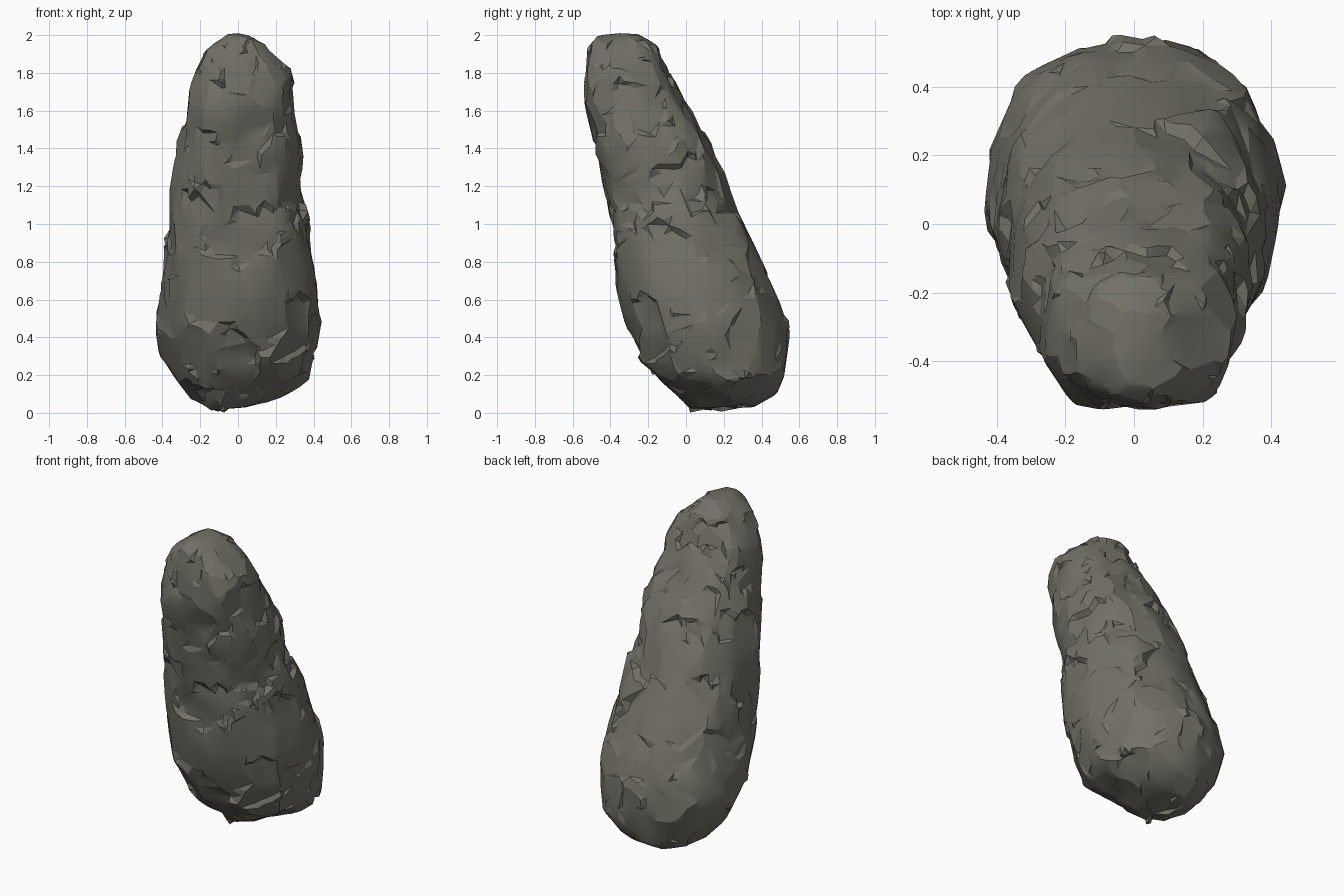
import bpy, bmesh, math, random
from mathutils import Vector, noise

random.seed(11)
if "Cube" in bpy.data.objects:
    bpy.data.objects.remove(bpy.data.objects["Cube"])

# Leaning outline of the boulder: height, right, left, front, back
OUTLINE = [
    (0.02, -0.14, 0.04, 0.03, 0.2), (0.05, -0.21, 0.15, 0.0, 0.41),
    (0.1, -0.28, 0.25, -0.07, 0.48), (0.2, -0.35, 0.38, -0.19, 0.52),
    (0.32, -0.395, 0.4, -0.265, 0.54), (0.45, -0.43, 0.42, -0.305, 0.535),
    (0.6, -0.415, 0.425, -0.35, 0.485), (0.8, -0.39, 0.4, -0.385, 0.4),
    (1.0, -0.37, 0.375, -0.4, 0.305), (1.2, -0.35, 0.335, -0.44, 0.22),
    (1.4, -0.31, 0.335, -0.49, 0.14), (1.6, -0.275, 0.29, -0.53, 0.02),
    (1.75, -0.24, 0.28, -0.53, -0.07), (1.84, -0.2, 0.24, -0.52, -0.12),
    (1.94, -0.13, 0.14, -0.51, -0.16), (1.99, -0.05, 0.05, -0.45, -0.25),
]
SIDES = 96


def section(z):
    """Interpolate the outline at a height."""
    for a, b in zip(OUTLINE, OUTLINE[1:]):
        if z <= b[0]:
            t = (z - a[0]) / (b[0] - a[0])
            return [p + (q - p) * t for p, q in zip(a[1:], b[1:])]
    return OUTLINE[-1][1:]


def ring_point(z, angle):
    """Rounded section, squarer towards the front of the upper part."""
    x0, x1, y0, y1 = section(z)
    c, s = math.cos(angle), math.sin(angle)
    power = 2 / (2.05 + (0.45 if s < 0 else 0.15) * z)
    return Vector(((x0 + x1) / 2 + (x1 - x0) / 2 * math.copysign(abs(c) ** power, c),
                   (y0 + y1) / 2 + (y1 - y0) / 2 * math.copysign(abs(s) ** power, s), z))


# Lofted body, with rings packed closer at both ends
bm = bmesh.new()
rings = []
for i in range(111):
    t = i / 110
    z = 0.02 + 1.97 * (0.6 * t + 0.4 * (1 - math.cos(math.pi * t)) / 2)
    rings.append([bm.verts.new(ring_point(z, math.tau * k / SIDES)) for k in range(SIDES)])
for lower, upper in zip(rings, rings[1:]):
    for k in range(SIDES):
        n = (k + 1) % SIDES
        bm.faces.new((lower[k], lower[n], upper[n], upper[k]))
caps = [bm.faces.new(rings[0][::-1]), bm.faces.new(rings[-1])]
bmesh.ops.poke(bm, faces=caps)
bm.normal_update()

# Hollows and knobs: centre, radius, depth
SCOOPS = [
    ((0.02, -0.25, 0.22), 0.13, -0.025), ((0.13, -0.5, 1.5), 0.1, -0.015),
    ((-0.13, -0.5, 1.42), 0.1, -0.015), ((0.0, -0.4, 0.92), 0.15, -0.01),
    ((-0.19, -0.49, 1.62), 0.08, 0.012), ((0.19, -0.49, 1.65), 0.08, 0.012),
    ((0.24, -0.35, 1.81), 0.08, 0.02), ((-0.07, 0.06, 0.03), 0.07, 0.02),
]
for centre, radius, depth in SCOOPS:
    for v in bm.verts:
        d = (v.co - Vector(centre)).length / radius
        if d < 1:
            v.co += v.normal * depth * (1 - d * d)

# Broad lumps
for v in bm.verts:
    v.co += v.normal * 0.01 * noise.noise(v.co * 5)
bm.normal_update()

# Chipped facets: the lowest of the tilted planes nearby cuts each vertex
chips = []
for v in random.sample(list(bm.verts), 420):
    tilt = Vector([random.uniform(-0.16, 0.16) for _ in range(3)])
    chips.append((v.co + v.normal * random.uniform(-0.004, 0.012), (v.normal + tilt).normalized()))


def chip_distance(p, centre):
    d = p - centre
    return d.x ** 2 + d.y ** 2 + 0.4 * d.z ** 2


moves = []
for v in bm.verts:
    near = sorted((chip_distance(v.co, c), i) for i, (c, n) in enumerate(chips))[:4]
    drop = max((v.co - chips[i][0]).dot(chips[i][1]) for d, i in near)
    moves.append(v.normal * max(-0.025, min(0.02, -drop)))
for v, move in zip(bm.verts, moves):
    v.co += move

# Settle on the ground
low = min(v.co.z for v in bm.verts)
bmesh.ops.translate(bm, verts=bm.verts, vec=(0, 0, -low))

mesh = bpy.data.meshes.new("boulder")
bm.to_mesh(mesh)
bm.free()
boulder = bpy.data.objects.new("boulder", mesh)
bpy.context.collection.objects.link(boulder)

# Merge the fine grid into angular stone faces
decimate = boulder.modifiers.new("chiselled_faces", "DECIMATE")
decimate.ratio = 0.12
bpy.context.view_layer.objects.active = boulder
boulder.select_set(True)
bpy.ops.object.modifier_apply(modifier=decimate.name)
bpy.ops.object.shade_smooth_by_angle(angle=math.radians(20))

# Warm grey stone
stone = bpy.data.materials.new("warm_grey_stone")
stone.use_nodes = True
colour = (0.17, 0.165, 0.137, 1)
stone.diffuse_color = colour
shader = stone.node_tree.nodes["Principled BSDF"]
shader.inputs["Base Color"].default_value = colour
shader.inputs["Roughness"].default_value = 0.9
boulder.data.materials.append(stone)
